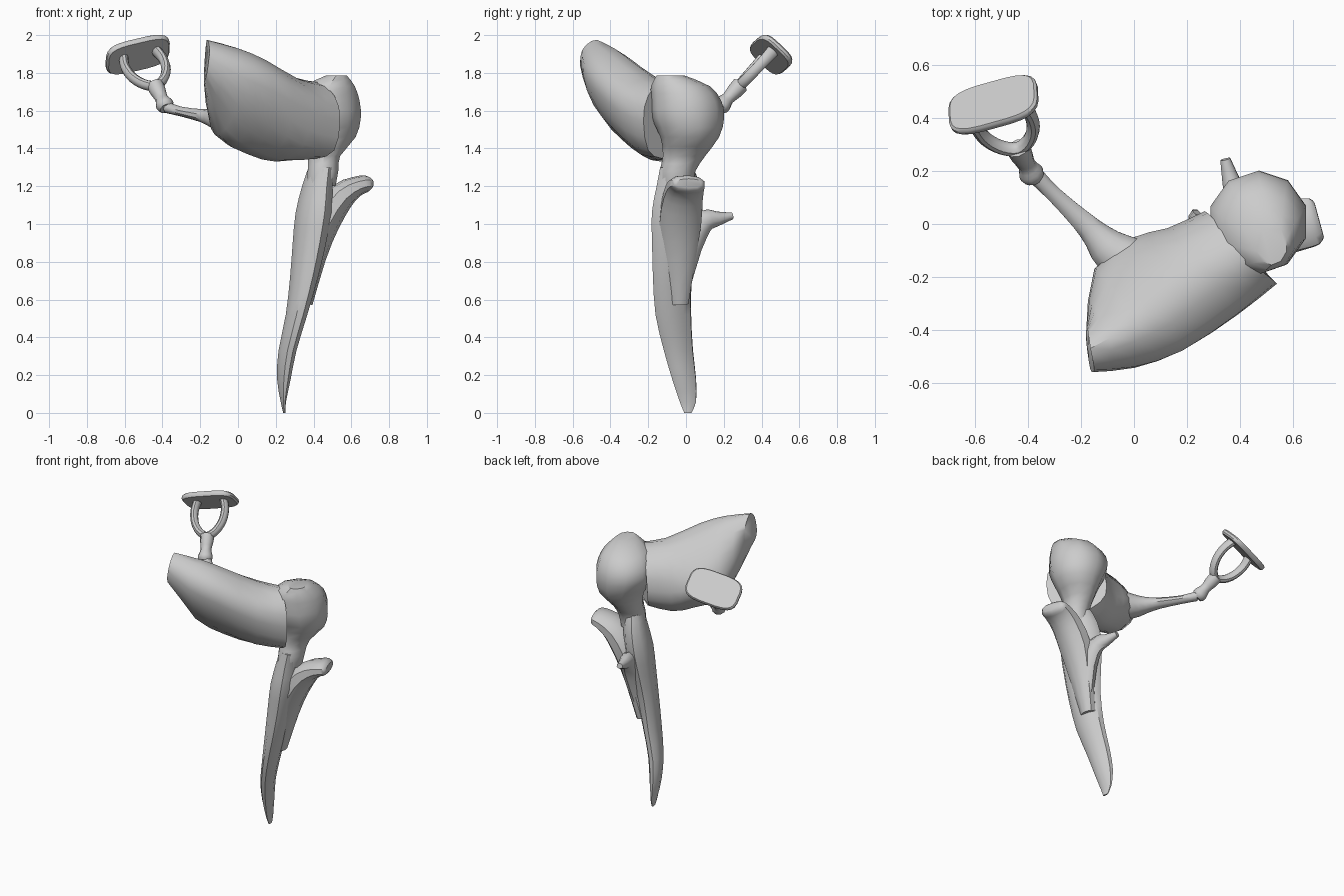
import bpy
import bmesh
import math
from mathutils import Vector

default = bpy.data.objects.get("Cube")
if default:
    bpy.data.objects.remove(default, do_unlink=True)

# One plain bone colour for every part
bone = bpy.data.materials.new("bone_grey")
bone.use_nodes = True
bone.diffuse_color = (0.6, 0.6, 0.6, 1)
bone.node_tree.nodes["Principled BSDF"].inputs["Base Color"].default_value = bone.diffuse_color


def smooth_curve(points, steps, closed=False):
    """Curve that passes through every given point."""
    pts = [Vector(p) for p in points]
    count = len(pts)

    def at(i):
        return pts[i % count] if closed else pts[max(0, min(count - 1, i))]

    result = []
    for i in range(count if closed else count - 1):
        a, b, c, d = at(i - 1), at(i), at(i + 1), at(i + 2)
        for k in range(steps):
            t = k / steps
            tangent_in, tangent_out = (c - a) / 2, (d - b) / 2
            delta = c - b
            bend = 3 * delta - 2 * tangent_in - tangent_out
            twist = tangent_in + tangent_out - 2 * delta
            result.append(b + tangent_in * t + bend * t**2 + twist * t**3)
    if not closed:
        result.append(pts[-1])
    return result


def skin(name, rings, angle=40):
    """Closed surface through a row of rings."""
    bm = bmesh.new()
    rows = [[bm.verts.new(p) for p in ring] for ring in rings]
    sides = len(rows[0])
    for low, high in zip(rows, rows[1:]):
        for i in range(sides):
            j = (i + 1) % sides
            bm.faces.new((low[i], low[j], high[j], high[i]))
    bm.faces.new(rows[0])
    bm.faces.new(rows[-1])
    bmesh.ops.recalc_face_normals(bm, faces=bm.faces)
    mesh = bpy.data.meshes.new(name)
    bm.to_mesh(mesh)
    bm.free()
    mesh.materials.append(bone)
    obj = bpy.data.objects.new(name, mesh)
    bpy.context.collection.objects.link(obj)
    bpy.ops.object.select_all(action="DESELECT")
    obj.select_set(True)
    bpy.context.view_layer.objects.active = obj
    bpy.ops.object.shade_smooth_by_angle(angle=math.radians(angle))
    return obj


def oval(centre, u, v, sides, power=1.0):
    """Oval ring; a power below one squares its corners."""
    ring = []
    for i in range(sides):
        a = math.tau * (i + 0.5) / sides
        c, s = math.cos(a), math.sin(a)
        ring.append(centre + u * math.copysign(abs(c)**power, c)
                    + v * math.copysign(abs(s)**power, s))
    return ring


def tube(name, stations, side, sides=10, steps=2, level=False, power=1.0, lean=0.0):
    """Oval tube; a station is x, y, z, radius along side, radius across.
    Lean stretches the oval along one of its diagonals."""
    path = smooth_curve(stations, steps)
    rings = []
    for i, station in enumerate(path):
        before, after = path[max(0, i - 1)], path[min(len(path) - 1, i + 1)]
        along = Vector(after[:3]) - Vector(before[:3])
        along = Vector((0, 0, 1)) if level else along.normalized()
        u = (side - along * side.dot(along)).normalized()
        v = along.cross(u) * station[4]
        rings.append(oval(Vector(station[:3]), u * station[3] + v * lean,
                          v * math.sqrt(1 - lean**2), sides, power))
    return skin(name, rings)


X, Y = Vector((1, 0, 0)), Vector((0, 1, 0))

# Anvil body: rails running from the raised tip to the joint face
ridge = [(-.165, -.47, 1.975), (0, -.38, 1.93), (.12, -.3, 1.87), (.28, -.18, 1.78), (.43, -.13, 1.75)]
front_rim = [(-.15, -.55, 1.92), (0, -.54, 1.85), (.18, -.48, 1.785), (.39, -.34, 1.67), (.535, -.22, 1.62)]
underside = [(-.165, -.55, 1.8), (0, -.49, 1.63), (.17, -.4, 1.52), (.35, -.29, 1.42), (.51, -.2, 1.39)]
keel = [(-.18, -.45, 1.75), (-.1, -.32, 1.47), (.05, -.21, 1.37), (.2, -.13, 1.33), (.36, -.08, 1.35)]
back_low = [(-.18, -.4, 1.8), (-.15, -.17, 1.55), (0, -.05, 1.51), (.13, -.02, 1.45), (.27, .04, 1.45)]
back_high = [(-.175, -.4, 1.89), (-.1, -.22, 1.76), (0, -.12, 1.69), (.15, -.05, 1.66), (.3, .02, 1.66)]
rails = [smooth_curve(r, 2) for r in (ridge, front_rim, underside, keel, back_low, back_high)]
skin("anvil_body", [smooth_curve(ring, 3, closed=True) for ring in zip(*rails)])

# Slim arm flaring out of the anvil body
tube("anvil_arm", [
    (.05, -.17, 1.56, .1, .1), (-.07, -.115, 1.56, .09, .08), (-.14, -.045, 1.565, .058, .05),
    (-.2, .015, 1.575, .042, .034), (-.3, .11, 1.595, .031, .026), (-.37, .18, 1.615, .034, .03)], X + Y)

# Hammer head, stacked from the neck to the crown
tube("hammer_head", [
    (.44, -.05, 1.2, .08, .09), (.45, -.045, 1.28, .085, .095), (.455, -.01, 1.36, .09, .112),
    (.485, .02, 1.46, .145, .155), (.472, .01, 1.56, .187, .192), (.47, 0, 1.65, .183, .188),
    (.485, -.03, 1.73, .14, .155), (.52, -.08, 1.785, .06, .075)], X, level=True)

# Long tapering handle
tube("hammer_handle", [
    (.245, .01, 0, .006, .02), (.24, .01, .06, .015, .045), (.243, -.01, .18, .038, .066),
    (.262, -.04, .33, .05, .08), (.31, -.067, .52, .06, .098), (.35, -.072, .72, .078, .107),
    (.378, -.06, .9, .093, .124), (.4, -.047, 1.06, .1, .139), (.42, -.04, 1.2, .085, .12),
    (.44, -.05, 1.3, .07, .09)], X, level=True, lean=-.35)

# Two side spurs that rise gradually out of the handle
tube("side_spur", [
    (.35, -.035, .58, .05, .045), (.405, -.035, .82, .09, .06), (.455, -.03, 1.01, .115, .085),
    (.545, -.015, 1.145, .108, .075), (.63, 0, 1.2, .1, .053), (.68, .01, 1.213, .093, .045),
    (.7, .015, 1.215, .07, .025)], Y, power=.85)
tube("back_spur", [
    (.37, -.03, .62, .035, .04), (.4, .02, .88, .055, .065), (.39, .085, 1.01, .05, .065),
    (.365, .17, 1.028, .034, .038), (.345, .245, 1.043, .02, .018)], X)

# Stirrup, laid out in its own tilted frame
head = Vector((-.385, .185, 1.625))
axis = Vector((-.34, .64, .69)).normalized()
wide = Vector((.94, .26, .22))
wide = (wide - axis * wide.dot(axis)).normalized()
deep = axis.cross(wide)


def stirrup_point(across, up):
    return head + wide * across + axis * up


tube("stirrup_neck", [
    (*stirrup_point(0, up), r, r) for up, r in
    ((-.02, .035), (0, .047), (.025, .045), (.06, .034), (.11, .042), (.16, .045))], wide)

# Two legs joined in an arch, thicker towards the footplate
half = [(.09, .4, .036), (.106, .33, .032), (.095, .25, .03), (.055, .185, .03)]
arch = half + [(0, .155, .03)] + [(-a, up, r) for a, up, r in reversed(half)]
tube("stirrup_arch", [(*stirrup_point(a, up), r, .025) for a, up, r in arch], deep, steps=3)

plate_rings = []
for up, scale in ((.39, .95), (.4, 1), (.415, 1), (.424, .95)):
    centre = stirrup_point(-.008, up) + deep * .01
    plate_rings.append(oval(centre, wide * .178 * scale, deep * .112 * scale, 24, .55))
skin("stirrup_footplate", plate_rings)
